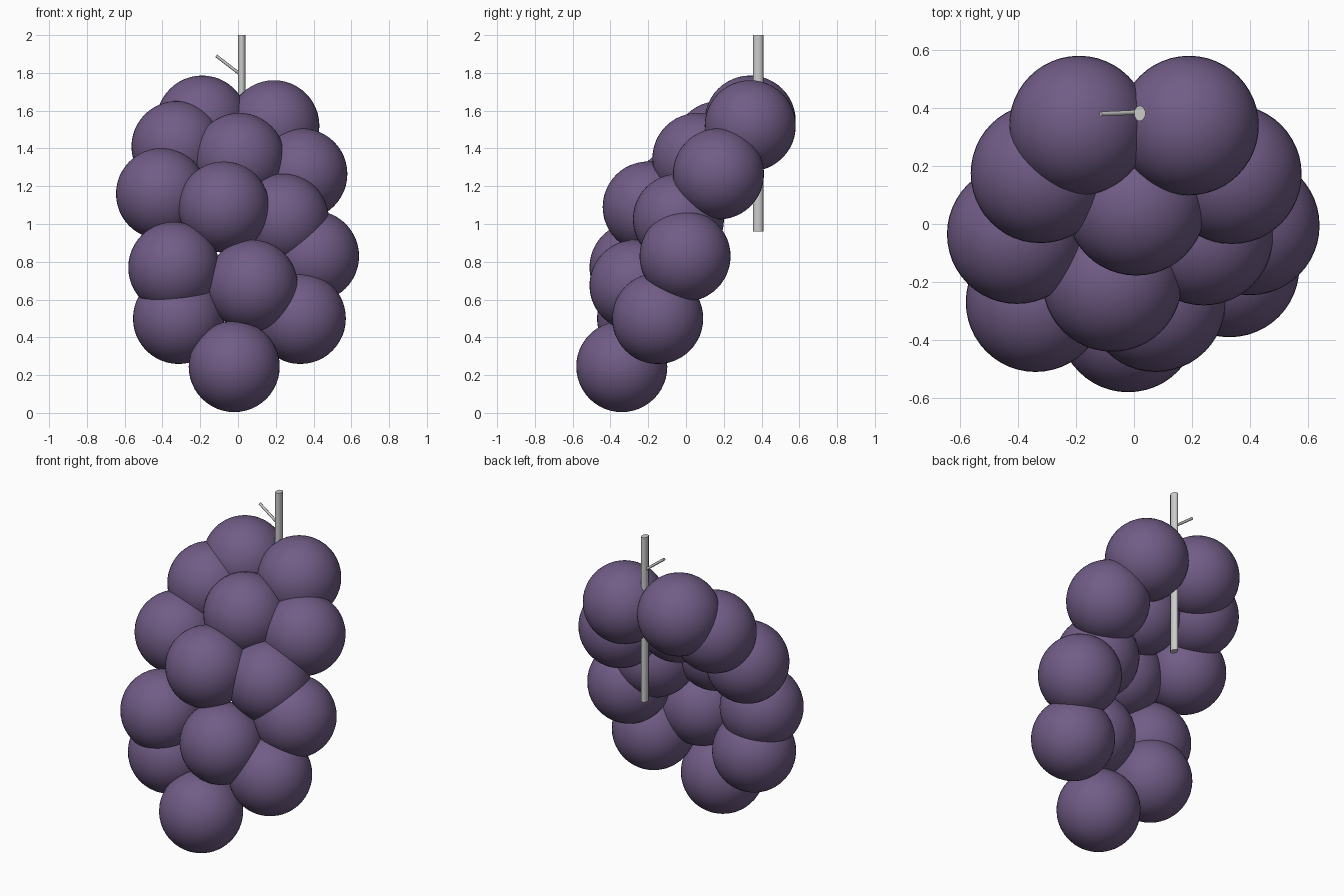
import bpy
from mathutils import Vector

if "Cube" in bpy.data.objects:
    bpy.data.objects.remove(bpy.data.objects["Cube"])


def make_material(name, rgb):
    mat = bpy.data.materials.new(name)
    mat.diffuse_color = (*rgb, 1.0)
    mat.use_nodes = True
    mat.node_tree.nodes["Principled BSDF"].inputs["Base Color"].default_value = mat.diffuse_color
    return mat


purple = make_material("grape purple", (0.165, 0.108, 0.24))
grey = make_material("stem grey", (0.6, 0.6, 0.6))


def grape(index, location):
    bpy.ops.mesh.primitive_uv_sphere_add(segments=48, ring_count=24, radius=0.241, location=location)
    ob = bpy.context.object
    ob.name = f"grape_{index:02d}"
    ob.data.materials.append(purple)
    bpy.ops.object.shade_smooth()


def rod(name, start, end, rx, ry, sides):
    """Straight rod between two points with an oval section."""
    start, end = Vector(start), Vector(end)
    axis = end - start
    bpy.ops.mesh.primitive_cylinder_add(vertices=sides, radius=1, depth=axis.length,
                                        location=(start + end) / 2)
    ob = bpy.context.object
    ob.name = name
    ob.scale = (rx, ry, 1)
    ob.rotation_euler = axis.to_track_quat('Z', 'Y').to_euler()
    ob.data.materials.append(grey)
    bpy.ops.object.shade_smooth_by_angle(angle=0.9)


# Bunch of grapes, bottom to top, leaning back to the stem
centres = [
    (-0.02, -0.34, 0.245),
    (0.33, -0.15, 0.50), (-0.315, -0.23, 0.50),
    (0.075, -0.27, 0.675), (-0.34, -0.27, 0.77),
    (0.40, -0.005, 0.83), (0.24, -0.04, 1.025),
    (-0.075, -0.20, 1.09), (-0.405, -0.035, 1.16),
    (0.338, 0.172, 1.265), (0.007, 0.063, 1.347),
    (-0.323, 0.175, 1.41),
    (0.19, 0.34, 1.52), (-0.19, 0.34, 1.545),
]
for i, centre in enumerate(centres, 1):
    grape(i, centre)

# Main stem and the small side twig
rod("stem", (0.02, 0.382, 0.96), (0.02, 0.382, 2.0), 0.02, 0.027, 10)
rod("twig", (0.015, 0.386, 1.79), (-0.115, 0.38, 1.89), 0.008, 0.008, 8)
